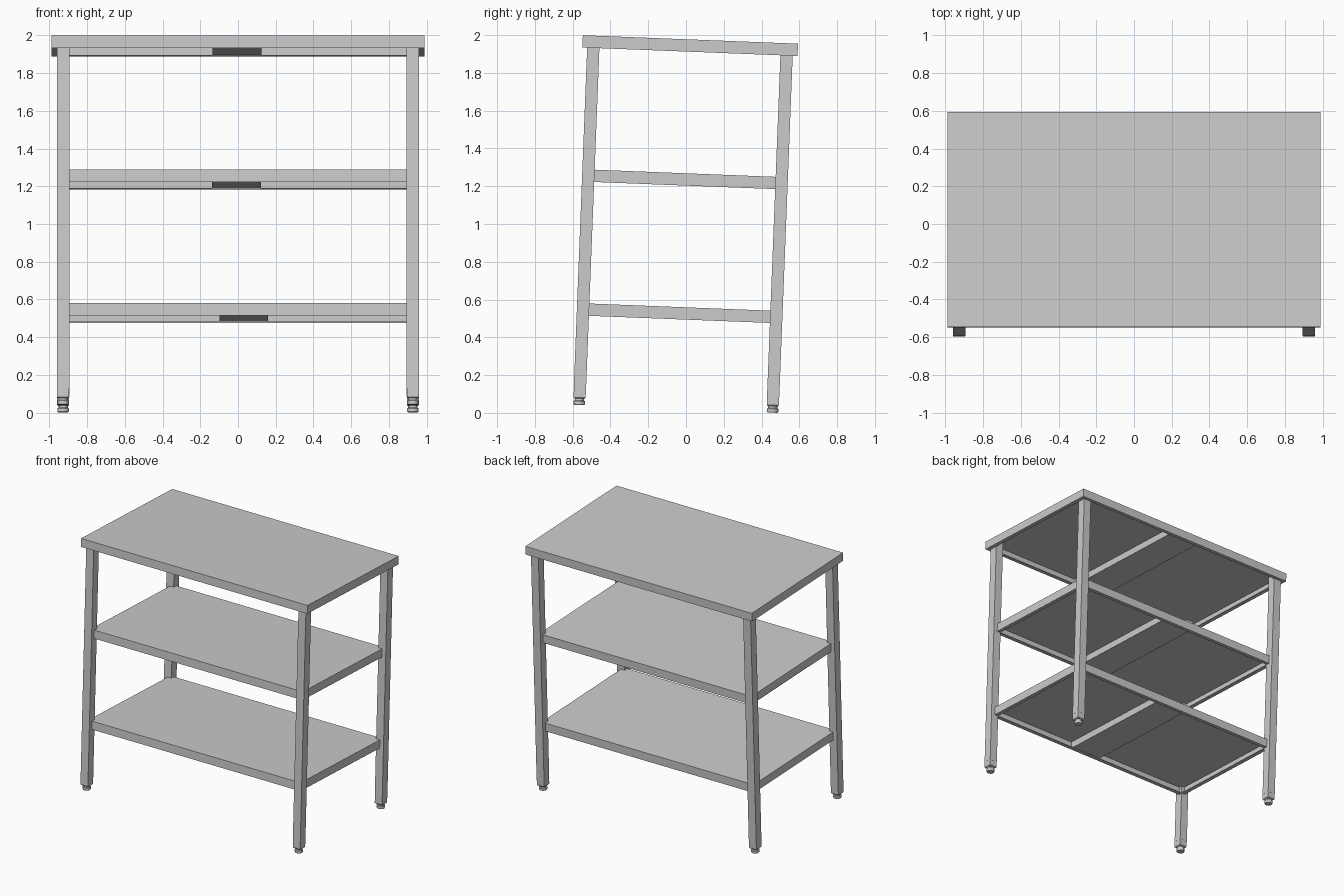
import bpy, bmesh, math
from mathutils import Matrix

if "Cube" in bpy.data.objects:
    bpy.data.objects.remove(bpy.data.objects["Cube"])

# The whole table leans slightly about the x axis
TILT = Matrix.Translation((0, -0.0535, 0.0215)) @ Matrix.Rotation(-math.radians(2.25), 4, 'X')
LEG_X, LEG_Y, LEG_W = 0.9275, 0.512, 0.065
SHEET, FLANGE, DEPTH = 0.006, 0.03, 0.065


def finish(name, bm):
    bmesh.ops.recalc_face_normals(bm, faces=bm.faces[:])
    bm.transform(TILT)
    mesh = bpy.data.meshes.new(name)
    bm.to_mesh(mesh)
    bm.free()
    ob = bpy.data.objects.new(name, mesh)
    bpy.context.collection.objects.link(ob)
    return ob


def skin(bm, rings):
    loops = [[bm.verts.new(p) for p in ring] for ring in rings]
    n = len(loops[0])
    for a, b in zip(loops, loops[1:]):
        for i in range(n):
            j = (i + 1) % n
            bm.faces.new((a[i], a[j], b[j], b[i]))
    bm.faces.new(loops[0])
    bm.faces.new(loops[-1])


def rect(hx, hy, z, cx=0, cy=0):
    return [(cx + sx * hx, cy + sy * hy, z) for sx, sy in ((-1, -1), (1, -1), (1, 1), (-1, 1))]


def tray(name, hx, hy, top):
    # folded sheet: top plate, lip all round, inward return flange
    low = top - DEPTH
    profile = [(0, top), (0, low), (FLANGE, low), (FLANGE, low + SHEET),
               (SHEET, low + SHEET), (SHEET, top - SHEET)]
    bm = bmesh.new()
    skin(bm, [rect(hx - d, hy - d, z) for d, z in profile])
    finish(name, bm)


def brace(name, cx, hy, top):
    # stiffening channel under the plate, resting on the flanges
    bm = bmesh.new()
    skin(bm, [rect(0.129, hy - SHEET, z, cx) for z in (top - DEPTH + SHEET, top - SHEET)])
    finish(name, bm)


def leg(name, x, y):
    bm = bmesh.new()
    h = LEG_W / 2
    skin(bm, [rect(h, h, z, x, y) for z in (0.085, 1.957 - SHEET)])
    finish(name, bm)


def foot(name, x, y):
    # square sleeve with a round adjustable foot
    bm = bmesh.new()
    h = LEG_W / 2 - 0.0005
    skin(bm, [rect(h, h, 0.085, x, y), rect(h, h, 0.04, x, y),
              rect(h - 0.005, h - 0.005, 0.034, x, y)])
    n = 20
    profile = [(0.025, 0.036), (0.025, 0.024), (0.031, 0.02), (0.031, 0.006), (0.027, 0.0)]
    skin(bm, [[(x + r * math.cos(2 * math.pi * i / n), y + r * math.sin(2 * math.pi * i / n), z)
               for i in range(n)] for r, z in profile])
    ob = finish(name, bm)
    bpy.ops.object.select_all(action='DESELECT')
    ob.select_set(True)
    bpy.context.view_layer.objects.active = ob
    bpy.ops.object.shade_smooth_by_angle(angle=math.radians(25))


# Worktop and two shelves, each with its brace
for part, hx, hy, top, cx in (("worktop", 0.99, 0.57, 1.957, -0.005),
                              ("middle_shelf", LEG_X, LEG_Y, 1.248, -0.008),
                              ("lower_shelf", LEG_X, LEG_Y, 0.539, 0.03)):
    tray(part, hx, hy, top)
    brace(part + "_brace", cx, hy, top)

# Four legs with feet
for side, sx in (("left", -1), ("right", 1)):
    for end, sy in (("front", -1), ("back", 1)):
        leg(f"{end}_{side}_leg", sx * LEG_X, sy * LEG_Y)
        foot(f"{end}_{side}_foot", sx * LEG_X, sy * LEG_Y)
